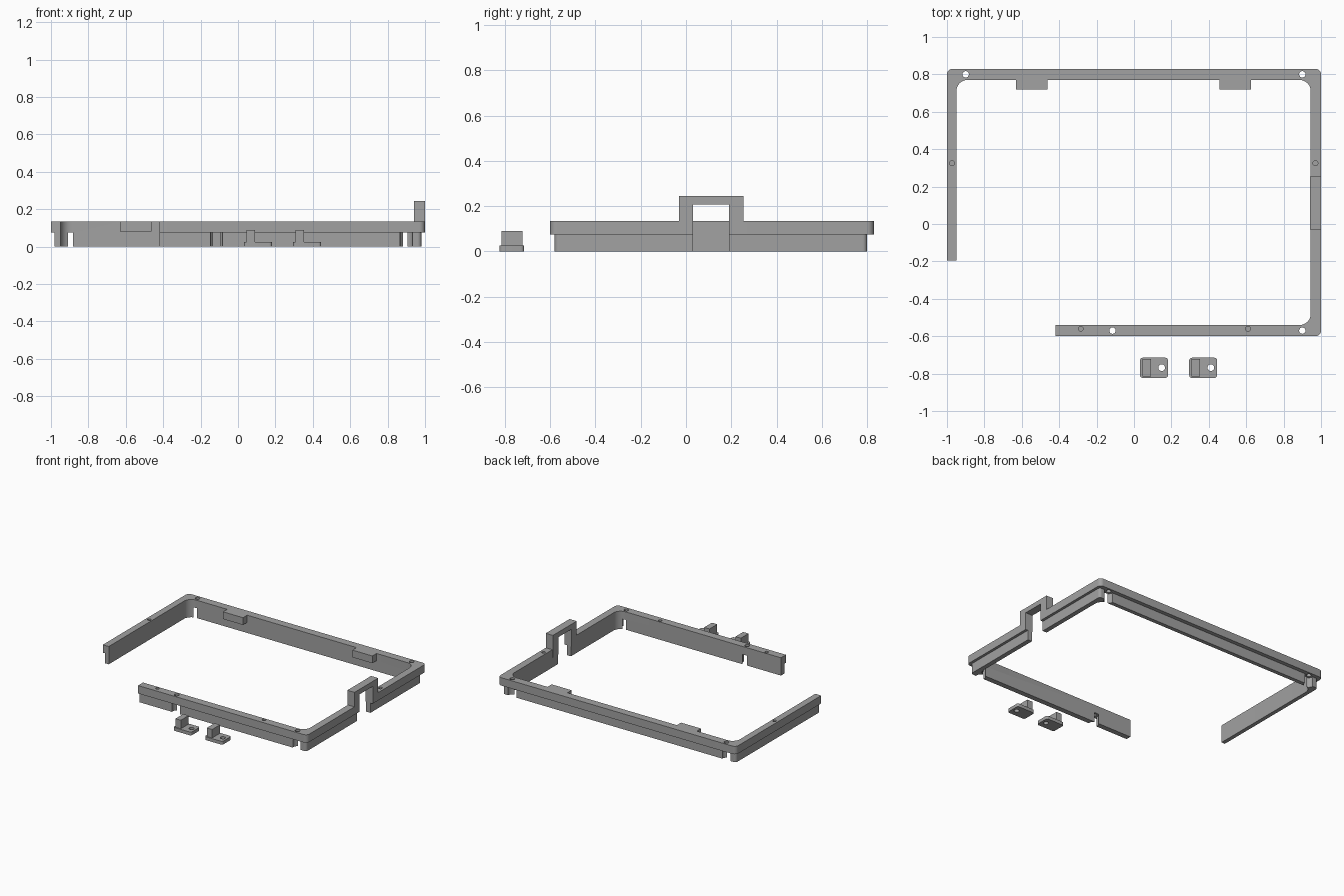
import bpy, bmesh, math
from mathutils import Vector

if "Cube" in bpy.data.objects:
    bpy.data.objects.remove(bpy.data.objects["Cube"])

grey = bpy.data.materials.new("mid grey")
grey.diffuse_color = (0.36, 0.36, 0.36, 1)
grey.use_nodes = True
grey.node_tree.nodes["Principled BSDF"].inputs["Base Color"].default_value = grey.diffuse_color


def rounded(corners, steps=8):
    """Outline from (x, y, radius) corners; all turns are right angles."""
    pts = []
    for i, (x, y, r) in enumerate(corners):
        p = Vector((x, y))
        if r == 0:
            pts.append(p)
            continue
        a = (Vector(corners[i - 1][:2]) - p).normalized()
        b = (Vector(corners[(i + 1) % len(corners)][:2]) - p).normalized()
        for k in range(steps + 1):
            t = k / steps * math.pi / 2
            pts.append(p + r * ((1 - math.sin(t)) * a + (1 - math.cos(t)) * b))
    return pts


def prism(name, pts, z0, z1):
    bm = bmesh.new()
    face = bm.faces.new([bm.verts.new((p[0], p[1], z0)) for p in pts])
    res = bmesh.ops.extrude_face_region(bm, geom=[face])
    verts = [g for g in res["geom"] if isinstance(g, bmesh.types.BMVert)]
    bmesh.ops.translate(bm, verts=verts, vec=(0, 0, z1 - z0))
    bmesh.ops.recalc_face_normals(bm, faces=bm.faces)
    me = bpy.data.meshes.new(name)
    bm.to_mesh(me)
    bm.free()
    me.materials.append(grey)
    ob = bpy.data.objects.new(name, me)
    bpy.context.collection.objects.link(ob)
    return ob


def box(name, x0, x1, y0, y1, z0, z1, r=0):
    return prism(name, rounded([(x0, y0, r), (x1, y0, r), (x1, y1, r), (x0, y1, r)]), z0, z1)


def disc(name, x, y, r, z0, z1, n=32):
    return prism(name, [(x + r * math.cos(2 * math.pi * k / n),
                         y + r * math.sin(2 * math.pi * k / n)) for k in range(n)], z0, z1)


def combine(ob, other, op):
    """Apply a boolean and discard the helper."""
    bpy.context.view_layer.objects.active = ob
    mod = ob.modifiers.new("bool", 'BOOLEAN')
    mod.operation, mod.object, mod.solver = op, other, 'EXACT'
    bpy.ops.object.modifier_apply(modifier=mod.name)
    bpy.data.objects.remove(other)


def open_frame(name, left, right, front, back, r, z0, z1):
    """Three-and-a-bit sided band, open at the front left corner."""
    return prism(name, rounded([
        (left, -.195, 0), (left, back, r), (right, back, r), (right, front, r),
        (-.42, front, 0), (-.42, -.54, 0), (.945, -.54, .06), (.945, .77, .06),
        (-.95, .77, .06), (-.95, -.195, 0)]), z0, z1)


def smooth(ob):
    bpy.ops.object.select_all(action='DESELECT')
    ob.select_set(True)
    bpy.context.view_layer.objects.active = ob
    bpy.ops.object.shade_smooth_by_angle(angle=math.radians(30))


# Skirt with round screw pockets
screws = [(-.9, .8), (.9, .8), (.9, -.57), (-.115, -.57)]
skirt = open_frame("skirt", -.98, .98, -.58, .8, .02, 0, .075)
for x, y in screws:
    combine(skirt, disc("pocket", x, y, .035, -.1, .2), 'DIFFERENCE')

# Overhanging rim on top of the skirt, with tabs at the back
frame = open_frame("frame", -1, 1, -.6, .83, .03, .075, .135)
combine(frame, skirt, 'UNION')
for x0 in (-.63, .457):
    combine(frame, box("tab", x0, x0 + .168, .72, .78, .08, .135), 'UNION')

# Raised bridge over the gap in the right side
combine(frame, box("bridge", .94, 1, -.03, .255, .075, .245), 'UNION')
combine(frame, box("gap", .9, 1.1, .032, .19, -.1, .207), 'DIFFERENCE')

# Screw holes go through, pin holes are blind
for x, y in screws:
    combine(frame, disc("screw_hole", x, y, .017, -.1, .3), 'DIFFERENCE')
for x, y in [(-.973, .325), (.97, .325), (-.285, -.56), (.61, -.56)]:
    combine(frame, disc("pin_hole", x, y, .013, .1, .3), 'DIFFERENCE')
smooth(frame)

# Two loose clips in front
for i, x in enumerate((.032, .295)):
    clip = box(f"clip_{i + 1}", x, x + .15, -.823, -.715, 0, .025, .015)
    combine(clip, box("post", x + .013, x + .058, -.815, -.722, .01, .09), 'UNION')
    combine(clip, disc("clip_hole", x + .116, -.768, .018, -.1, .2), 'DIFFERENCE')
    smooth(clip)
